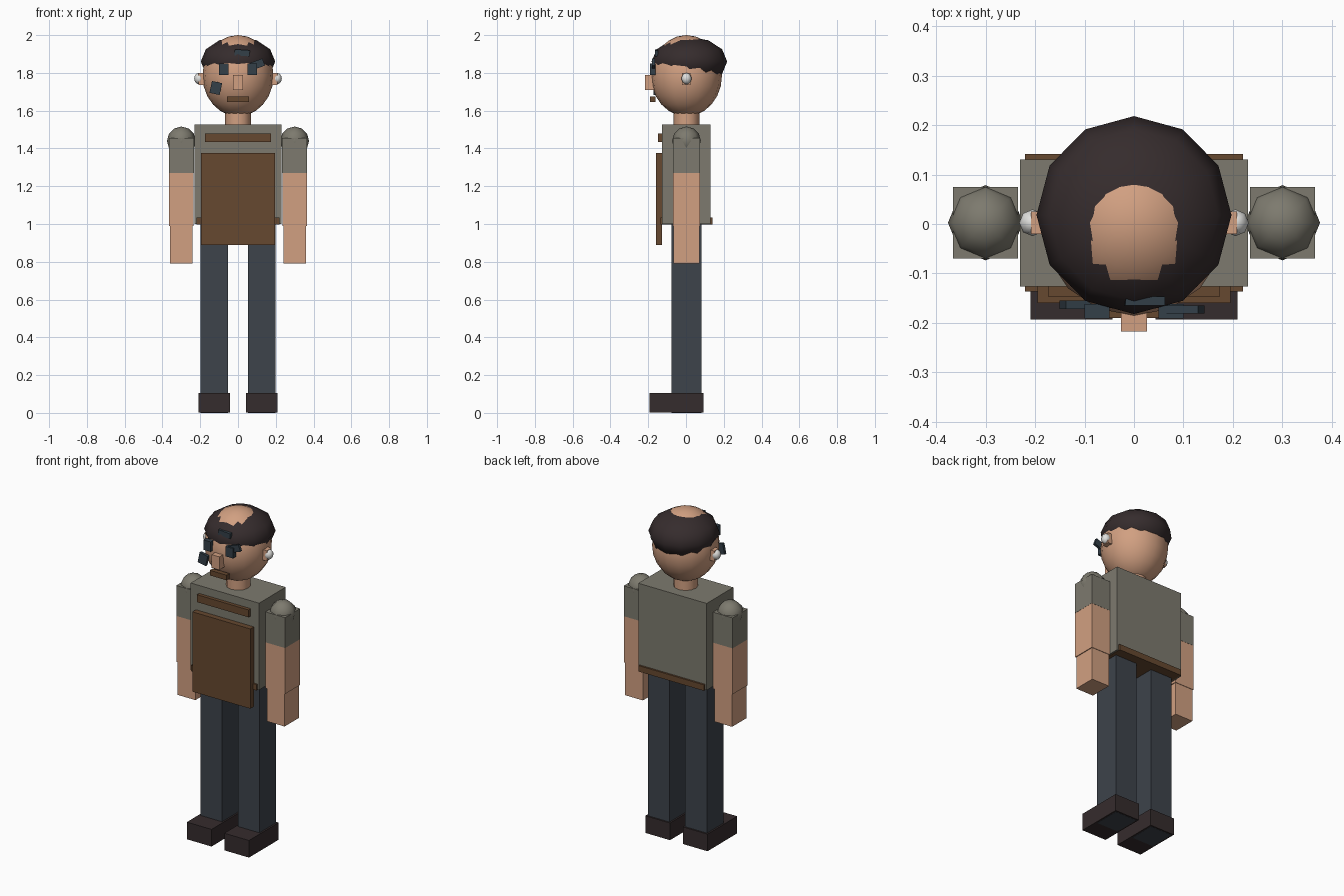
import bpy
from math import radians

cube = bpy.data.objects.get("Cube")
if cube:
    bpy.data.objects.remove(cube, do_unlink=True)


def material(name, r, g, b):
    m = bpy.data.materials.new(name)
    m.use_nodes = True
    m.diffuse_color = (r, g, b, 1)
    bsdf = m.node_tree.nodes["Principled BSDF"]
    bsdf.inputs["Base Color"].default_value = (r, g, b, 1)
    bsdf.inputs["Roughness"].default_value = 0.8
    return m


SKIN = material("skin", 0.64, 0.35, 0.22)
SHIRT = material("shirt grey", 0.205, 0.195, 0.157)
LEATHER = material("brown leather", 0.133, 0.065, 0.029)
TROUSERS = material("trouser blue grey", 0.047, 0.056, 0.07)
DARK = material("dark brown", 0.036, 0.025, 0.026)
SLATE = material("slate", 0.033, 0.05, 0.066)
WHITE = material("ear white", 0.75, 0.75, 0.73)

Y0 = 0.0025  # depth of the body's centre line


def finish(name, mat):
    ob = bpy.context.object
    ob.name = name
    ob.data.materials.append(mat)
    return ob


def box(name, mat, x, y, z, tilt=0):
    """Box from its (low, high) range on each axis, tilted about y."""
    ranges = (x, y, z)
    bpy.ops.mesh.primitive_cube_add(
        size=1, location=[(a + b) / 2 for a, b in ranges],
        rotation=(0, radians(tilt), 0))
    bpy.context.object.scale = [b - a for a, b in ranges]
    return finish(name, mat)


def ball(name, mat, loc, scale, segments, rings):
    bpy.ops.mesh.primitive_uv_sphere_add(
        segments=segments, ring_count=rings, radius=1, location=loc)
    bpy.context.object.scale = scale
    bpy.ops.object.shade_smooth()
    return finish(name, mat)


def span(side, low, high):
    return tuple(sorted((side * low, side * high)))


# Torso and clothing
box("torso", SHIRT, (-0.23, 0.23), (-0.126, 0.13), (1.0, 1.528))
box("apron", LEATHER, (-0.195, 0.195), (-0.16, -0.126), (0.89, 1.375))
box("chest_strap", LEATHER, (-0.174, 0.174), (-0.147, -0.12), (1.435, 1.48))
box("belt", LEATHER, (-0.22, 0.22), (-0.136, 0.141), (0.998, 1.034))

# Neck, head and hair
bpy.ops.mesh.primitive_cylinder_add(
    vertices=12, radius=0.068, depth=0.14, location=(0, Y0, 1.58))
bpy.ops.object.shade_smooth_by_angle(angle=radians(40))
finish("neck", SKIN)
ball("head", SKIN, (0, Y0, 1.785), (0.188, 0.188, 0.215), 16, 12)
ball("hair", DARK, (0, 0.018, 1.86), (0.197, 0.2, 0.13), 12, 6)

# Face
box("nose", SKIN, (-0.026, 0.026), (-0.217, -0.165), (1.71, 1.79))
box("mouth", LEATHER, (-0.057, 0.057), (-0.19, -0.162), (1.645, 1.676))
box("brow_plate", SLATE, (-0.018, 0.062), (-0.165, -0.147), (1.89, 1.922), 4)
box("temple_plate", SLATE, (0.066, 0.138), (-0.181, -0.165), (1.825, 1.865), -20)
box("cheek_plate", SLATE, (-0.145, -0.09), (-0.172, -0.155), (1.688, 1.752), 12)

# Parts found on both sides
for side, label in ((1, "left"), (-1, "right")):
    box(label + "_eye", SLATE, span(side, 0.05, 0.1), (-0.191, -0.162), (1.79, 1.85))
    box(label + "_ear", SKIN, span(side, 0.16, 0.208), (-0.02, 0.025), (1.737, 1.8))
    ball(label + "_ear_plug", WHITE, (side * 0.205, Y0, 1.77),
         (0.027, 0.027, 0.03), 8, 6)

    # Arms
    box(label + "_sleeve", SHIRT, span(side, 0.234, 0.366), (-0.07, 0.075), (1.27, 1.455))
    box(label + "_forearm", SKIN, span(side, 0.235, 0.365), (-0.069, 0.074), (0.99, 1.27))
    box(label + "_hand", SKIN, span(side, 0.24, 0.36), (-0.066, 0.071), (0.79, 0.99))
    ball(label + "_shoulder", SHIRT, (side * 0.3, Y0, 1.44),
         (0.076, 0.076, 0.076), 8, 6)

    # Legs reach down through the shoes
    box(label + "_leg", TROUSERS, span(side, 0.053, 0.199), (-0.078, 0.083), (0.0, 1.01))
    box(label + "_shoe", DARK, span(side, 0.043, 0.209), (-0.193, 0.092), (0.001, 0.105))
